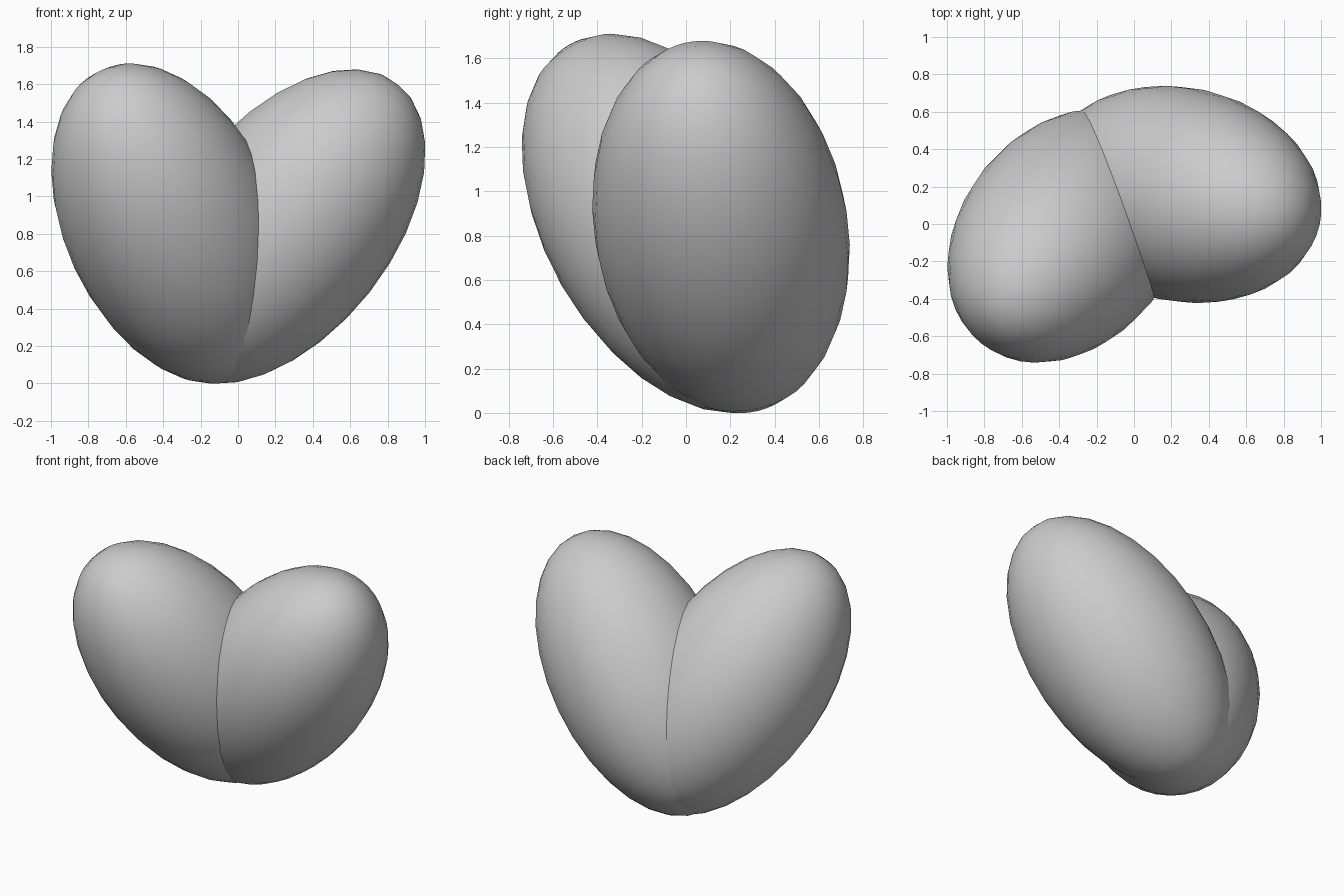
import bpy
from mathutils import Vector

if "Cube" in bpy.data.objects:
    bpy.data.objects.remove(bpy.data.objects["Cube"])


def lobe(name, centre, axis):
    """Elongated smooth ellipsoid whose long axis points along `axis`."""
    bpy.ops.mesh.primitive_uv_sphere_add(segments=32, ring_count=16, radius=1)
    ob = bpy.context.object
    ob.name = name
    ob.scale = (0.572, 0.572, 0.977)
    ob.rotation_euler = Vector(axis).to_track_quat('Z', 'Y').to_euler()
    ob.location = centre
    bpy.ops.object.transform_apply(location=True, rotation=True, scale=True)
    bpy.ops.object.shade_smooth()
    return ob


# Two overlapping lobes leaning apart from a shared base
lobe("left_lobe", (-0.355, -0.063, 0.855), (-0.37, -0.46, 0.80))
lobe("right_lobe", (0.253, 0.158, 0.839), (0.613, -0.134, 0.779))
